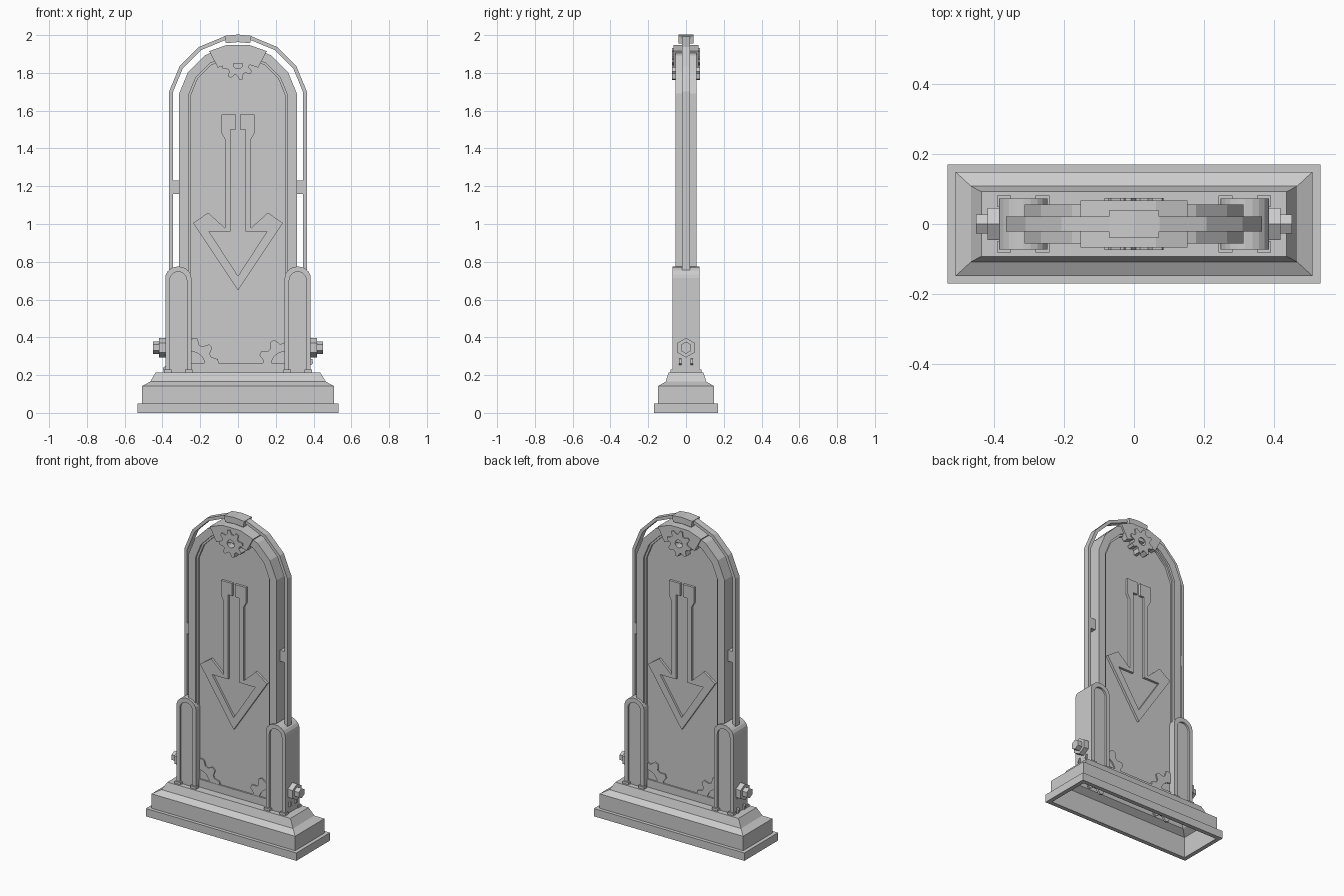
import bpy, bmesh, math
from math import sin, cos, radians, tau

cube = bpy.data.objects.get("Cube")
if cube:
    bpy.data.objects.remove(cube, do_unlink=True)

stone = bpy.data.materials.new("grey stone")
stone.use_nodes = True
GREY = (0.6, 0.6, 0.6, 1)
stone.diffuse_color = GREY
stone.node_tree.nodes["Principled BSDF"].inputs["Base Color"].default_value = GREY

ARCH_Z = 1.628  # centre of the arched top


def finish(bm, name):
    bmesh.ops.recalc_face_normals(bm, faces=bm.faces)
    mesh = bpy.data.meshes.new(name)
    bm.to_mesh(mesh)
    bm.free()
    mesh.materials.append(stone)
    obj = bpy.data.objects.new(name, mesh)
    bpy.context.collection.objects.link(obj)
    return obj


def prism(name, outline, y0, y1):
    """Extrude an x-z outline from y0 to y1."""
    bm = bmesh.new()
    face = bm.faces.new([bm.verts.new((x, y0, z)) for x, z in outline])
    new = bmesh.ops.extrude_face_region(bm, geom=[face])["geom"]
    verts = [v for v in new if isinstance(v, bmesh.types.BMVert)]
    bmesh.ops.translate(bm, verts=verts, vec=(0, y1 - y0, 0))
    return finish(bm, name)


def arc(r, start, end, steps, cx=0, cz=ARCH_Z, rise=None):
    rise = rise or r
    angles = [radians(start + (end - start) * i / steps) for i in range(steps + 1)]
    return [(cx + r * cos(a), cz + rise * sin(a)) for a in angles]


def arch(r, bottom):
    """Tall outline with a faceted round top."""
    top = arc(r, 11.25, 168.75, 7)
    return [(top[0][0], bottom)] + top + [(top[-1][0], bottom)]


def band(outer, inner):
    return outer + inner[::-1]


def gear(name, cx, cz, r, root, hole, teeth, y0, y1):
    """Toothed wheel with a round hole."""
    bm = bmesh.new()
    n = teeth * 4
    loops = []
    for y in (y0, y1):
        for inner in (False, True):
            loop = []
            for i in range(n):
                a = tau * (i + 0.5) / n
                rad = hole if inner else (r if i % 4 < 2 else root)
                loop.append(bm.verts.new((cx + rad * cos(a), y, cz + rad * sin(a))))
            loops.append(loop)
    for a, b in ((0, 1), (1, 3), (3, 2), (2, 0)):
        for i in range(n):
            j = (i + 1) % n
            bm.faces.new((loops[a][i], loops[a][j], loops[b][j], loops[b][i]))
    return finish(bm, name)


# Hollow stepped base, lofted through rectangular rings
rings = [(0.505, 0.143, 0.135), (0.505, 0.143, 0), (0.532, 0.17, 0),
         (0.532, 0.17, 0.05), (0.508, 0.148, 0.05), (0.508, 0.148, 0.142),
         (0.465, 0.108, 0.165), (0.435, 0.092, 0.215)]
rings = [(0.43, 0.088, 0.205), (0.46, 0.103, 0.16)] + rings
bm = bmesh.new()
loops = [[bm.verts.new((sx * w, sy * d, z))
          for sx, sy in ((-1, -1), (1, -1), (1, 1), (-1, 1))] for w, d, z in rings]
for low, high in zip(loops, loops[1:]):
    for i in range(4):
        j = (i + 1) % 4
        bm.faces.new((low[i], low[j], high[j], high[i]))
bm.faces.new(loops[0])
bm.faces.new(loops[-1])
finish(bm, "base")

# Slab, its frame and the thin outer rail
prism("panel", arch(0.29, 0.21), -0.03, 0.03)
prism("frame", band(arch(0.318, 0.21), arch(0.268, 0.21)), -0.056, 0.056)
prism("frame_lip", band(arch(0.27, 0.21), arch(0.256, 0.21)), -0.043, 0.043)
prism("outer_rail", band(arch(0.372, 0.7), arch(0.352, 0.7)), -0.021, 0.021)
prism("bottom_ledge", [(-0.26, 0.21), (0.26, 0.21), (0.26, 0.265), (-0.26, 0.265)],
      -0.04, 0.04)

# Keystone and the rail cap above it
key_angles = (62, 78.75, 101.25, 118)
key = [[(r * cos(radians(a)), ARCH_Z + r * sin(radians(a))) for a in key_angles]
       for r in (0.325, 0.226)]
prism("keystone", band(*key), -0.067, 0.067)
prism("rail_cap", band(arc(0.375, 79, 101, 2), arc(0.335, 79, 101, 2)), -0.039, 0.039)

# Arrow outline, right half; the left half is mirrored
half_arrow = [(0.01, 1.58), (0.087, 1.58), (0.087, 1.48), (0.07, 1.45), (0.07, 0.98),
              (0.158, 1.06), (0.237, 1.005), (0, 0.648), (0, 0.725), (0.153, 0.96),
              (0.04, 0.96), (0.04, 1.5), (0.01, 1.5)]

for sy, face in ((-1, "front"), (1, "back")):
    gear(f"{face}_top_gear", 0, 1.847, 0.084, 0.06, 0.025, 8, sy * 0.03, sy * 0.074)
    for sx, side in ((1, "left"), (-1, "right")):
        prism(f"{face}_{side}_arrow_half", [(sx * x, z) for x, z in half_arrow],
              sy * 0.028, sy * 0.045)
        gear(f"{face}_{side}_lower_gear", sx * 0.25, 0.25, 0.148, 0.118, 0.075, 10,
             sy * 0.025, sy * 0.038)

for sx, side in ((1, "left"), (-1, "right")):
    # Arched pillar with a raised trim on both faces
    cx = sx * 0.316
    outer = [(cx + 0.069, 0.21)] + arc(0.069, 0, 180, 10, cx, 0.715, 0.06) \
        + [(cx - 0.069, 0.21)]
    inner = [(cx + 0.045, 0.21)] + arc(0.045, 0, 180, 10, cx, 0.702) \
        + [(cx - 0.045, 0.21)]
    prism(f"{side}_pillar", outer, -0.06, 0.06)
    for sy, face in ((-1, "front"), (1, "back")):
        prism(f"{face}_{side}_pillar_trim", band(outer, inner), sy * 0.06, sy * 0.072)
        for fx in (-0.055, 0.055):
            x = cx + fx
            prism(f"{face}_{side}_trim_foot",
                  [(x - 0.02, 0.21), (x + 0.02, 0.21), (x + 0.02, 0.23), (x - 0.02, 0.23)],
                  sy * 0.05, sy * 0.081)

    # Clip joining rail and frame
    prism(f"{side}_rail_clip", [(sx * 0.3, 1.16), (sx * 0.355, 1.16),
                                (sx * 0.355, 1.23), (sx * 0.3, 1.23)], -0.02, 0.02)

    # Hexagonal side bolt in two steps
    bm = bmesh.new()
    for r, x0, x1 in ((0.052, 0.375, 0.418), (0.032, 0.41, 0.45)):
        ends = [[bm.verts.new((sx * x, r * sin(tau * i / 6), 0.345 + r * cos(tau * i / 6)))
                 for i in range(6)] for x in (x0, x1)]
        for end in ends:
            bm.faces.new(end)
        for i in range(6):
            j = (i + 1) % 6
            bm.faces.new((ends[0][i], ends[0][j], ends[1][j], ends[1][i]))
    finish(bm, f"{side}_bolt")
